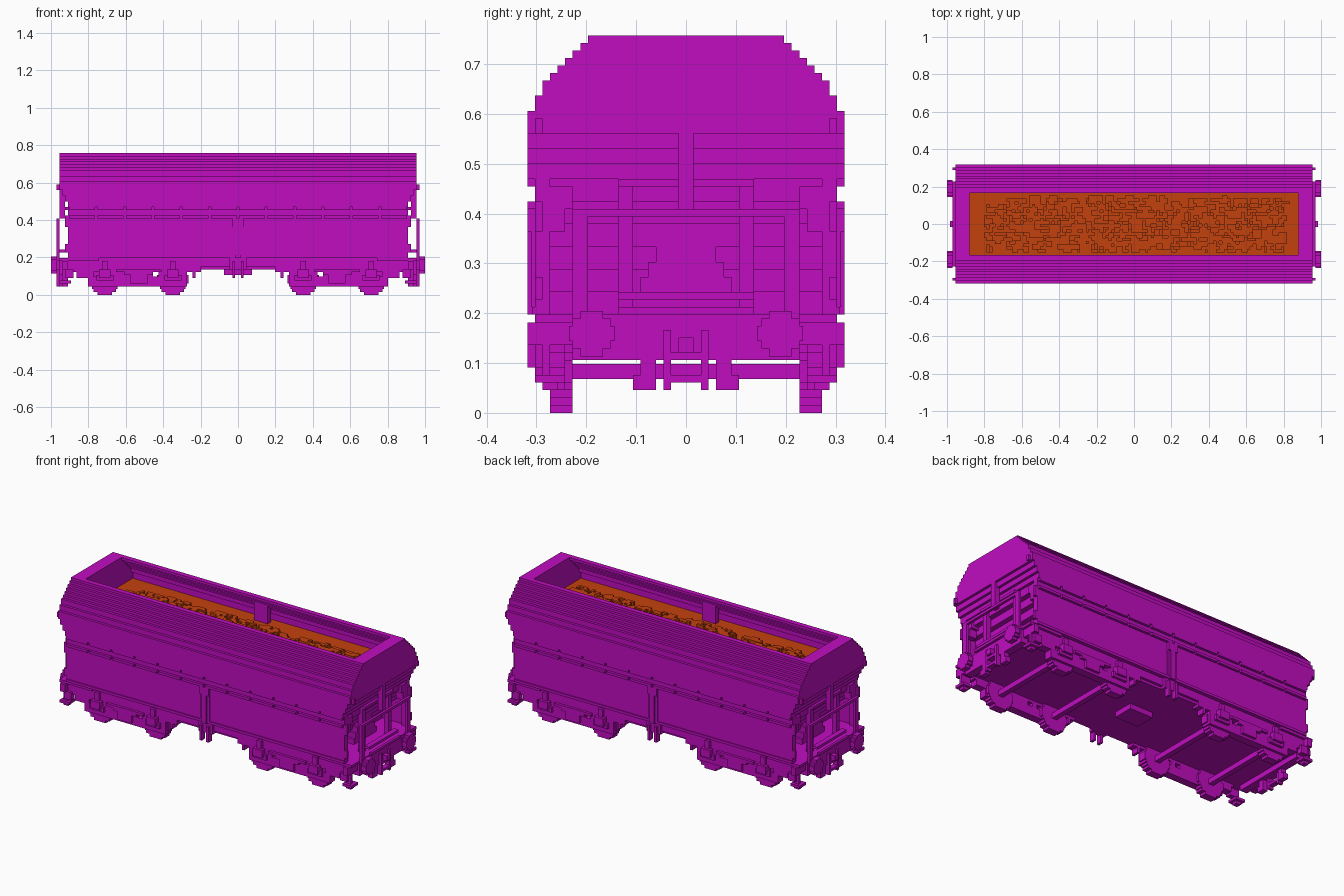
import bpy, bmesh, math, random
from mathutils import Matrix, Vector

if "Cube" in bpy.data.objects:
    bpy.data.objects.remove(bpy.data.objects["Cube"])

random.seed(4)
UNIT = 1 / 66          # every dimension below is counted in these blocks


def make_material(name, colour):
    material = bpy.data.materials.new(name)
    material.use_nodes = True
    material.diffuse_color = colour
    material.node_tree.nodes["Principled BSDF"].inputs["Base Color"].default_value = colour
    return material


purple = make_material("purple paint", (0.527, 0.004, 0.527, 1))
orange = make_material("orange ore", (0.552, 0.053, 0.004, 1))


def add_block(mesh, low, high):
    low, high = Vector(low) * UNIT, Vector(high) * UNIT
    place = Matrix.Translation((low + high) / 2) @ Matrix.Diagonal((*(high - low), 1))
    bmesh.ops.create_cube(mesh, size=1, matrix=place)


def build(name, blocks, mirror="", material=purple):
    """Join blocks (x range, y range, z range), repeated across the mirrored axes."""
    mesh = bmesh.new()
    for x, y, z in blocks:
        for flip_x in ((False, True) if "x" in mirror else (False,)):
            for flip_y in ((False, True) if "y" in mirror else (False,)):
                xs = (-x[1], -x[0]) if flip_x else x
                ys = (-y[1], -y[0]) if flip_y else y
                add_block(mesh, (xs[0], ys[0], z[0]), (xs[1], ys[1], z[1]))
    data = bpy.data.meshes.new(name)
    mesh.to_mesh(data)
    mesh.free()
    data.materials.append(material)
    part = bpy.data.objects.new(name, data)
    bpy.context.scene.collection.objects.link(part)
    return part


def both(half):
    return (-half, half)


def around(centre, half):
    return (centre - half, centre + half)


def disc_rows(radius, centre_z):
    """Stepped disc: half chord and height range of each row."""
    rows = []
    for i in range(round(radius * 2)):
        offset = i + 0.5 - radius
        chord = round(math.sqrt(radius ** 2 - offset ** 2) * 2) / 2
        base = centre_z - radius + i
        rows.append((chord, (base, base + 1)))
    return rows


# Hollow upper hopper with stepped shoulders
levels = [40, 42, 44, 45, 46, 47, 48, 49, 50]
shoulder_sides, shoulder_ends = [], []
for i, z in enumerate(zip(levels, levels[1:])):
    width = 20 - i
    shoulder_sides.append(((-63, 63), (width - 2, width), z))
    shoulder_ends.append(((58, 63), both(width - 2), z))
build("shoulder_side", shoulder_sides, "y")
build("shoulder_end", shoulder_ends, "x")
build("inner_rib", [(both(3), (14, 16), (39, 47))], "y")

# Body below the shoulders, stepping inward at the ends
levels = [40, 37, 35, 33, 31]
build("upper_body", [(both(63 - i), both(21), (low, min(high, 39)))
                     for i, (high, low) in enumerate(zip(levels, levels[1:]))])
build("shoulder_ledge", [(both(63), (18, 21), (39, 40))], "y")
build("ledge_end", [((58, 63), both(18), (39, 40))], "x")
build("ledge_lug", [((63, 64), (19, 20), (37, 39))], "xy")

# Lower hopper with sloping ends and flat side sheets
build("lower_hopper", [(both(49 + i * 2), both(19), (13 + i * 3, 16 + i * 3))
                       for i in range(6)])
build("side_sheet", [(both(60), (19, 20), (13, 31))], "y")
build("hopper_floor", [(both(57), both(18), (9, 13))])
build("side_sill", [(both(60), (17, 19), (10, 13)),
                    ((-60, 60), (20, 20.4), (13, 14))], "y")

# Dashed rails on the side sheets
rails = []
for z in ((27, 28), (30, 31)):
    for i in range(12):
        rails.append((around(-55 + i * 10, 4.6), (20, 21), z))
build("side_rail", rails, "y")

# Central side post with hanging foot
build("side_post", [(both(1), (20, 21), (13, 27)), (both(2), (20, 21), (24, 27)),
                    (both(2), (20, 20.5), (14, 24)), (both(3), (18, 20), (9, 13)),
                    ((-2, -1), (19, 21), (6, 12)), ((1, 2), (19, 21), (6, 12))], "y")
build("discharge_box", [(both(5), both(4), (7, 9))])

# Bogies: wheels, axles and side frames with small openings
CENTRE, AXLE = 35, 12
wheels, axles, boxes = [], [], []
for x in (CENTRE - AXLE, CENTRE + AXLE):
    wheels += [(around(x, chord), (15, 18), z) for chord, z in disc_rows(5.5, 5.5)]
    axles.append((around(x, 1), both(15), (4.5, 6.5)))
    boxes += [(around(x, 2), (19, 21), (6, 9)), (around(x, 3), (19, 20), (5, 7)),
              (around(x, 1), (19, 20), (9, 12))]
build("wheel", wheels, "xy")
build("axle", axles, "x")
build("axle_box", boxes, "xy")

frame = [((13, 58), (16, 19), (8, 10)), ((18, 53), (16, 19), (3, 6.5))]
frame += [(x, (16, 19), (6, 8)) for x in ((15, 16), (18, 28), (30, 32), (34, 49), (51, 57))]
frame += [(around(CENTRE, 3), (19, 20), (4, 7)), (around(CENTRE, 5), (19, 20), (7, 8)),
          (around(CENTRE, 8), (19, 20), (8, 9))]
build("bogie_frame", frame, "xy")

# End platform and buffer beam
build("platform", [((49, 63), both(20), (12, 13))], "x")
build("buffer_beam", [((60, 63), both(15), (7, 12)), ((57, 62), both(19), (9, 12))], "x")
build("side_step_panel", [((60, 62), (15, 21), (9, 12)), ((58, 61), (18, 20), (6, 9))], "xy")

# End frame: posts, handrail and stiffeners
build("end_post", [((58, 60), (7, 9), (13, 31)), ((58, 60), (18, 20), (13, 31)),
                   ((59, 61), (19, 20), (15, 18)), ((59, 61), (19, 20), (24, 28)),
                   ((57, 60), (15, 18), (27, 30)), ((57, 60), (16, 18), (24, 27))], "xy")
build("end_rib", [((61, 63), both(1), (27, 38)), ((59, 61), both(9), (30, 31))], "x")
build("handrail_post", [((63, 64), (13, 15), (12, 27))], "xy")
build("handrail_bar", [((63, 64), both(15), (26, 27)), ((63, 64), both(9), (13, 14)),
                       ((61, 63), both(9), (15, 16))], "x")
build("hopper_end_step", [((49, 55), both(7 - i), (14 + i * 2, 16 + i * 2))
                          for i in range(4)], "x")

# Buffers
buffers = [((64, 66), around(12.5, chord), z) for chord, z in disc_rows(3, 10.5)]
buffers.append(((62, 64), around(12.5, 1.5), (9, 12)))
build("buffer", buffers, "xy")

# Coupling, hoses and shunter steps
build("coupling", [((62, 64), (2, 3), (3, 11)), ((62, 64), (0, 2), (4, 5)),
                   ((62, 64), (0, 2), (7, 8)), ((63, 65), (0, 1), (8, 10))], "xy")
build("brake_hose", [((61, 63), (4, 6), (3, 10)), ((61, 63), (6, 7), (3, 5))], "xy")
build("shunter_step", [((60, 62), (18, 19), (4, 10)), ((59, 63), (16, 20), (4, 5)),
                       ((60, 62), (17, 19), (3, 4))], "xy")

# Ore load: flat bed with three rough mounds
build("load_bed", [(both(58), both(18), (38, 39.2))], material=orange)
lumps = []
for centre in (-36, 0, 36):
    for i in range(260):
        x, y = random.randint(-17, 16), random.randint(-10, 8)
        nearness = 1 - max(abs(x) / 18, abs(y) / 11)
        top = 40 + round(random.random() + nearness * 1.5)
        lumps.append(((centre + x, centre + x + random.randint(1, 3)),
                      (y, y + random.randint(1, 2)), (39, top)))
build("load_lumps", lumps, material=orange)
